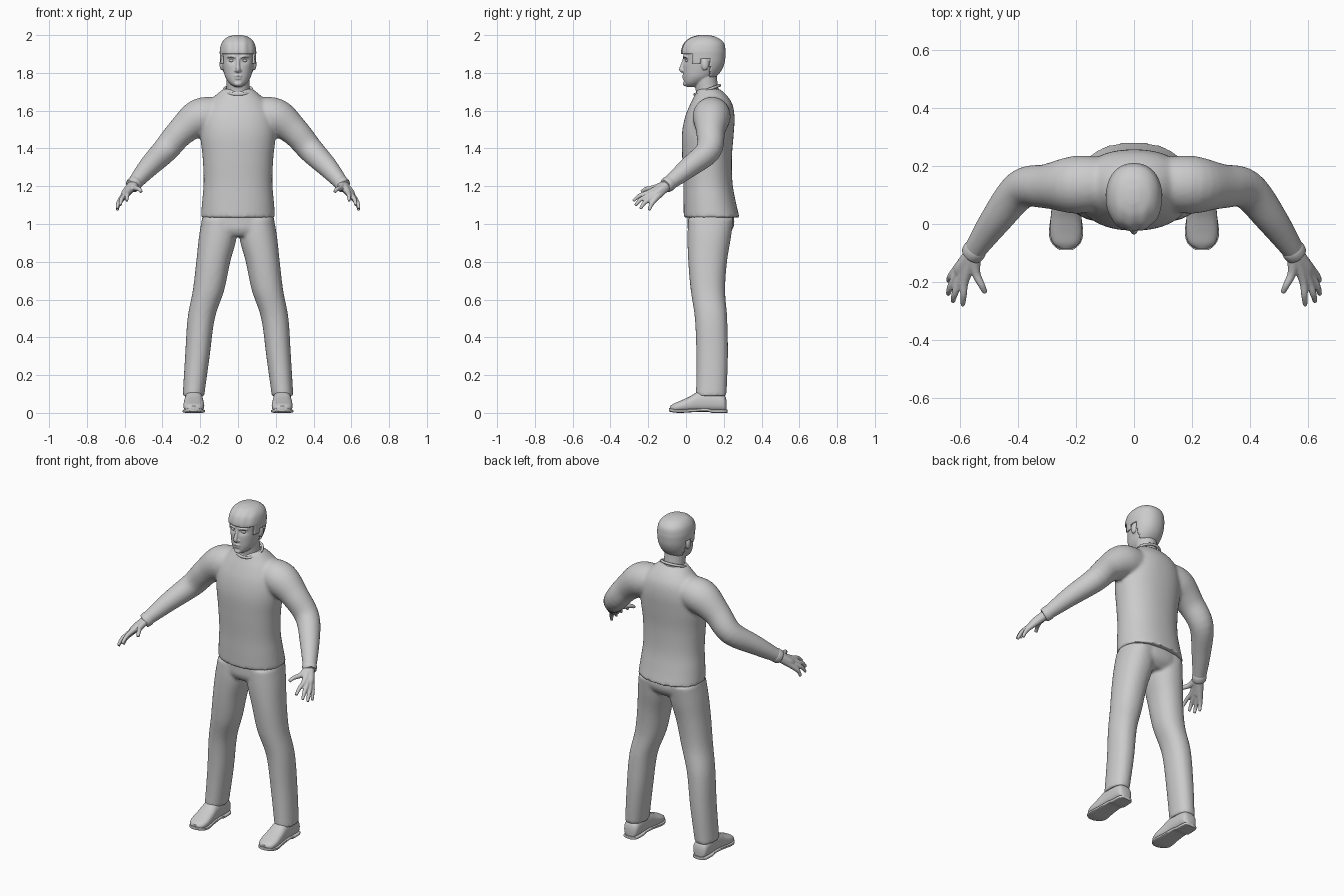
import bpy, bmesh, math
from mathutils import Vector

if "Cube" in bpy.data.objects:
    bpy.data.objects.remove(bpy.data.objects["Cube"])

grey = bpy.data.materials.new("plain_grey")
grey.diffuse_color = (0.6, 0.6, 0.6, 1)
grey.use_nodes = True
grey.node_tree.nodes["Principled BSDF"].inputs["Base Color"].default_value = grey.diffuse_color


def spline(rows, steps):
    """Catmull-Rom interpolation through rows of numbers."""
    out = []
    for i in range(len(rows) - 1):
        p = [Vector(rows[min(max(i + k, 0), len(rows) - 1)]) for k in (-1, 0, 1, 2)]
        for s in range(steps):
            t = s / steps
            out.append(0.5 * (2 * p[1] + (p[2] - p[0]) * t
                       + (2 * p[0] - 5 * p[1] + 4 * p[2] - p[3]) * t * t
                       + (3 * p[1] - p[0] - 3 * p[2] + p[3]) * t ** 3))
    return out + [Vector(rows[-1])]


def loft(bm, rings, n=32, power=2.0):
    """Skin a list of (centre, u axis, v axis) superellipse rings."""
    loops = []
    for c, u, v in rings:
        loop = []
        for k in range(n):
            a = 2 * math.pi * k / n
            ca, sa = math.cos(a), math.sin(a)
            e = 2 / power
            loop.append(bm.verts.new(c + u * math.copysign(abs(ca) ** e, ca)
                                     + v * math.copysign(abs(sa) ** e, sa)))
        loops.append(loop)
    for a, b in zip(loops, loops[1:]):
        for k in range(n):
            bm.faces.new((a[k], a[(k + 1) % n], b[(k + 1) % n], b[k]))
    bm.faces.new(loops[0][::-1])
    bm.faces.new(loops[-1])


def body(bm, rows, steps=5, n=48, power=2.2):
    """Upright form from rows of (z, x centre, half width, y front, y back)."""
    loft(bm, [(Vector((r[1], (r[3] + r[4]) / 2, r[0])), Vector((r[2], 0, 0)),
               Vector((0, (r[4] - r[3]) / 2, 0))) for r in spline(rows, steps)], n, power)


def tube(bm, rows, steps=5, n=20):
    """Limb from rows of (x, y, z, radius)."""
    pts = spline(rows, steps)
    rings = []
    for i, p in enumerate(pts):
        t = (pts[min(i + 1, len(pts) - 1)] - pts[max(i - 1, 0)]).xyz.normalized()
        ref = Vector((0, 0, 1)) if abs(t.z) < 0.9 else Vector((0, 1, 0))
        u = t.cross(ref).normalized()
        rings.append((p.xyz, u * p.w, t.cross(u) * p.w))
    loft(bm, rings, n)


def ball(bm, centre, size):
    made = bmesh.ops.create_uvsphere(bm, u_segments=20, v_segments=12, radius=1)
    for v in made["verts"]:
        v.co = Vector([v.co[i] * size[i] + centre[i] for i in range(3)])


def flip(rows, s):
    return [(r[0] * s,) + tuple(r[1:]) for r in rows]


def finish(name, bm, voxel=0, smooth=0):
    bmesh.ops.recalc_face_normals(bm, faces=bm.faces)
    me = bpy.data.meshes.new(name)
    bm.to_mesh(me)
    bm.free()
    me.materials.append(grey)
    ob = bpy.data.objects.new(name, me)
    bpy.context.collection.objects.link(ob)
    bpy.ops.object.select_all(action='DESELECT')
    ob.select_set(True)
    bpy.context.view_layer.objects.active = ob
    if voxel:
        m = ob.modifiers.new("fuse", 'REMESH')
        m.mode, m.voxel_size, m.use_smooth_shade = 'VOXEL', voxel, True
        m = ob.modifiers.new("soften", 'SMOOTH')
        m.factor, m.iterations = 0.5, smooth
    else:
        bpy.ops.object.shade_smooth_by_angle(angle=math.radians(45))
    return ob


# Sweater: torso and sleeves fused into one surface
bm = bmesh.new()
body(bm, [(1.035, 0, .197, -.012, .283), (1.12, 0, .19, -.013, .263), (1.22, 0, .182, -.014, .246),
          (1.35, 0, .187, -.02, .243), (1.47, 0, .2, -.022, .252), (1.56, 0, .195, -.007, .257),
          (1.63, 0, .165, .02, .247), (1.68, 0, .12, .045, .217), (1.715, 0, .078, .06, .178)])
ARM = [(.1, .14, 1.58, .09), (.2, .135, 1.565, .1), (.3, .13, 1.49, .077),
       (.387, .12, 1.39, .068), (.475, .015, 1.3, .055), (.555, -.1, 1.207, .037)]
for s in (1, -1):
    tube(bm, flip(ARM, s), n=28)
finish("sweater", bm, .009, 6)

# Ribbed collar, low at the front and high at the back
bm = bmesh.new()
ring = []
for k in range(33):
    a = 2 * math.pi * k / 32
    ring.append((.074 * math.cos(a), .113 + .066 * math.sin(a), 1.71 + .024 * math.sin(a), .0075))
tube(bm, ring, 1, 10)
finish("collar", bm)

# Trousers: hips and both legs fused
bm = bmesh.new()
body(bm, [(1.1, 0, .17, .01, .235), (1.02, 0, .192, .008, .256),
          (.97, 0, .185, .01, .245), (.935, 0, .12, .03, .21)])
for s in (1, -1):
    body(bm, [(z, x * s, w, a, b) for z, x, w, a, b in (
        (1.03, .1, .09, .012, .252), (.93, .107, .1, .008, .238), (.8, .131, .09, .012, .217),
        (.65, .156, .083, .025, .207), (.5, .195, .072, .047, .218),
        (.3, .215, .065, .055, .222), (.09, .236, .057, .053, .214))])
finish("trousers", bm, .009, 6)

for s, side in ((1, "left"), (-1, "right")):
    # Shoe upper, lofted from heel to toe
    bm = bmesh.new()
    rows = [(.215, .022, .06), (.2, .044, .095), (.14, .048, .115), (.07, .049, .112),
            (.02, .053, .085), (-.03, .055, .062), (-.066, .045, .047), (-.084, .022, .034)]
    loft(bm, [(Vector((s * .234, r[0], r[2] / 2 + .004)), Vector((r[1], 0, 0)),
               Vector((0, 0, r[2] / 2 - .002))) for r in spline(rows, 4)], 32, 2.5)
    finish(side + "_shoe", bm)

    # Sole with raised arch and heel block
    bm = bmesh.new()
    rows = [(.22, .022, 0), (.205, .044, 0), (.14, .048, 0), (.11, .047, .007),
            (.04, .051, .004), (-.03, .059, 0), (-.068, .048, .003), (-.09, .022, .008)]
    loft(bm, [(Vector((s * .234, r[0], r[2] + .009)), Vector((r[1], 0, 0)),
               Vector((0, 0, .009))) for r in spline(rows, 4)], 24, 5)
    finish(side + "_sole", bm)

    # Hand: fingers run from the wrist and fuse into a palm
    bm = bmesh.new()
    wrist = (.55, -.092, 1.212, .027)
    fingers = [((.582, -.192, 1.168), (.587, -.245, 1.15), (.589, -.28, 1.122)),
               ((.6, -.192, 1.153), (.617, -.24, 1.13), (.624, -.268, 1.098)),
               ((.613, -.182, 1.14), (.633, -.22, 1.112), (.64, -.242, 1.08)),
               ((.617, -.165, 1.13), (.634, -.185, 1.1), (.639, -.195, 1.072))]
    for knuckle, joint, tip in fingers:
        tube(bm, flip([wrist, knuckle + (.0155,), joint + (.0115,), tip + (.008,)], s), 5, 14)
    tube(bm, flip([wrist, (.545, -.165, 1.192, .016), (.525, -.21, 1.185, .012),
                   (.512, -.236, 1.17, .009)], s), 5, 14)
    tube(bm, flip([wrist, (.593, -.15, 1.165, .024), (.6, -.175, 1.15, .018)], s), 4, 16)
    finish(side + "_hand", bm, .004, 3)

    # Sleeve cuff
    bm = bmesh.new()
    tube(bm, flip([(.54, -.078, 1.224, .036), (.548, -.09, 1.215, .041),
                   (.558, -.105, 1.203, .039), (.561, -.109, 1.2, .034)], s), 3, 24)
    finish(side + "_cuff", bm)

HEAD = [(1.726, 0, .02, .004, .05), (1.745, 0, .045, -.009, .09), (1.775, 0, .066, -.013, .14),
        (1.81, 0, .077, -.014, .175), (1.85, 0, .084, -.014, .194), (1.89, 0, .087, -.014, .2),
        (1.92, 0, .087, -.014, .2), (1.955, 0, .078, 0, .192), (1.98, 0, .055, .032, .16),
        (1.991, 0, .02, .07, .12)]

# Head with neck, sockets, brow, nose, lips and ears
bm = bmesh.new()
body(bm, HEAD)
for v in bm.verts:
    if v.co.y < .06:
        d = math.hypot((abs(v.co.x) - .034) / .022, (v.co.z - 1.866) / .016)
        v.co.y += .011 * math.exp(-d * d)
tube(bm, [(0, .125, 1.65, .064), (0, .11, 1.72, .06), (0, .1, 1.8, .062)])
tube(bm, [(0, -.008, 1.878, .008), (0, -.018, 1.845, .009), (0, -.024, 1.818, .0125),
          (0, -.014, 1.806, .008)])
ball(bm, (0, -.012, 1.784), (.022, .009, .005))
ball(bm, (0, -.01, 1.771), (.019, .009, .006))
ball(bm, (0, -.003, 1.742), (.022, .014, .013))
for s in (1, -1):
    ball(bm, (s * .012, -.015, 1.812), (.008, .008, .007))
    ball(bm, (s * .086, .1, 1.845), (.012, .02, .032))
    tube(bm, flip([(.013, -.013, 1.882, .005), (.034, -.01, 1.887, .006), (.058, .006, 1.882, .004)], s))
finish("head", bm, .004, 3)

# Eyes
bm = bmesh.new()
for s in (1, -1):
    ball(bm, (s * .034, .006, 1.865), (.014, .011, .008))
finish("eyes", bm)

# Hair: outer shell of the skull, trimmed to a fringe, sideburns and nape
bm = bmesh.new()
body(bm, HEAD, 8, 64)


def hairline(y):
    if y < .035:
        return 1.902
    if y < .075:
        return 1.85
    return 1.875 if y < .125 else 1.785


bare = [f for f in bm.faces
        if f.calc_center_median().z < hairline(f.calc_center_median().y)]
bmesh.ops.delete(bm, geom=bare, context='FACES')
for v in bm.verts:
    # gentle swept locks
    v.co.y += .0025 * math.sin(v.co.x * 150) * (v.co.y < .1)
hair = finish("hair", bm)
m = hair.modifiers.new("thickness", 'SOLIDIFY')
m.thickness, m.offset = .009, 1
